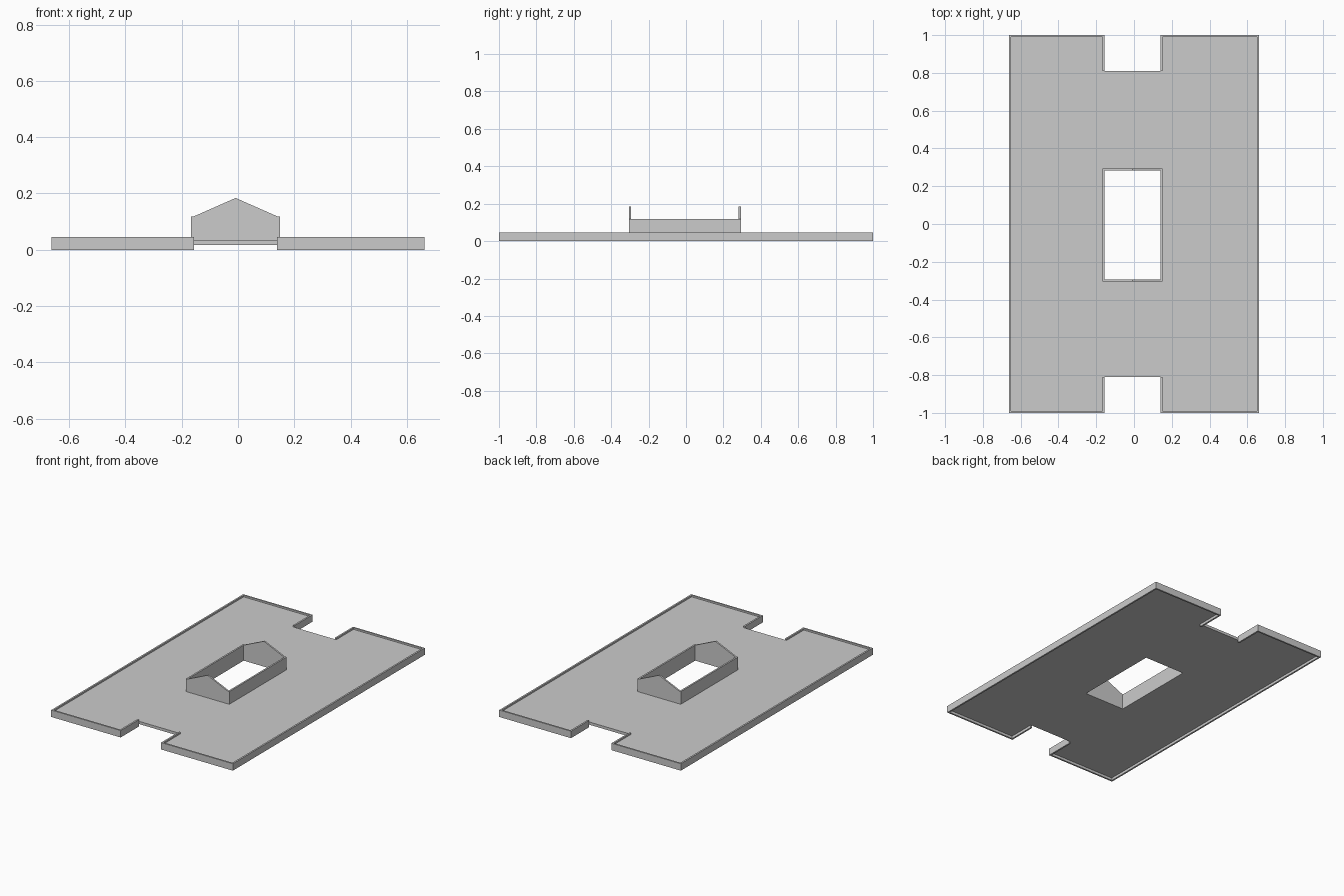
import bpy, bmesh

if "Cube" in bpy.data.objects:
    bpy.data.objects.remove(bpy.data.objects["Cube"])

T = 0.011                       # wall thickness
XL, XR = -0.156, 0.139          # notch and opening sides
HX, HY, NY = 0.6625, 1.0, 0.811 # plate half sizes, notch depth line
YF, YB = -0.294, 0.282          # opening front and back
Z0, Z1, RIM = 0.017, 0.035, 0.0455


def make_object(name, bm):
    bmesh.ops.remove_doubles(bm, verts=bm.verts, dist=1e-5)
    bmesh.ops.dissolve_limit(bm, angle_limit=0.01, verts=bm.verts, edges=bm.edges)
    bmesh.ops.recalc_face_normals(bm, faces=bm.faces)
    mesh = bpy.data.meshes.new(name)
    bm.to_mesh(mesh)
    bm.free()
    obj = bpy.data.objects.new(name, mesh)
    bpy.context.collection.objects.link(obj)
    return obj


def extrude(bm, faces, vec):
    res = bmesh.ops.extrude_face_region(bm, geom=faces, use_keep_orig=True)
    verts = [g for g in res["geom"] if isinstance(g, bmesh.types.BMVert)]
    bmesh.ops.translate(bm, verts=verts, vec=vec)


def prism(name, points, vec):
    bm = bmesh.new()
    face = bm.faces.new([bm.verts.new(p) for p in points])
    extrude(bm, [face], vec)
    return make_object(name, bm)


def grid_plate(name, xs, ys, holes, z0, z1):
    bm = bmesh.new()
    v = [[bm.verts.new((x, y, z0)) for y in ys] for x in xs]
    faces = [bm.faces.new((v[i][j], v[i+1][j], v[i+1][j+1], v[i][j+1]))
             for i in range(len(xs) - 1) for j in range(len(ys) - 1)
             if (i, j) not in holes]
    extrude(bm, faces, (0, 0, z1 - z0))
    return make_object(name, bm)


# Floor slab with two end notches and a central opening
grid_plate("floor_slab", [-HX + T, XL - T, XL, XR, XR + T, HX - T],
           [-HY + T, -NY, YF, YB, NY, HY - T],
           {(i, j) for i in (1, 2, 3) for j in (0, 4)} | {(2, 2)}, Z0, Z1)

# Rim strips: C-shaped outline on each long side, turning in along the notches
for side, edge, notch in (("left", -HX, XL), ("right", HX, XR)):
    d = T if side == "left" else -T
    outline = [(notch, -NY), (notch, -HY), (edge, -HY), (edge, HY),
               (notch, HY), (notch, NY), (notch - d, NY), (notch - d, HY - T),
               (edge + d, HY - T), (edge + d, -HY + T),
               (notch - d, -HY + T), (notch - d, -NY)]
    prism(side + "_rim", [(x, y, 0) for x, y in outline], (0, 0, RIM))

# Side walls of the opening
for side, x in (("left", XL - T), ("right", XR)):
    prism(side + "_opening_wall",
          [(x, YF, Z1), (x + T, YF, Z1), (x + T, YB, Z1), (x, YB, Z1)],
          (0, 0, 0.119 - Z1))

# Gabled end walls of the opening
gable = [(XL - T, Z1), (XR + T, Z1), (XR + T, 0.119), (XR, 0.119),
         ((XL + XR) / 2, 0.184), (XL, 0.119), (XL - T, 0.119)]
for side, y in (("front", YF - T), ("back", YB)):
    prism(side + "_gable_wall", [(x, y, z) for x, z in gable], (0, T, 0))
